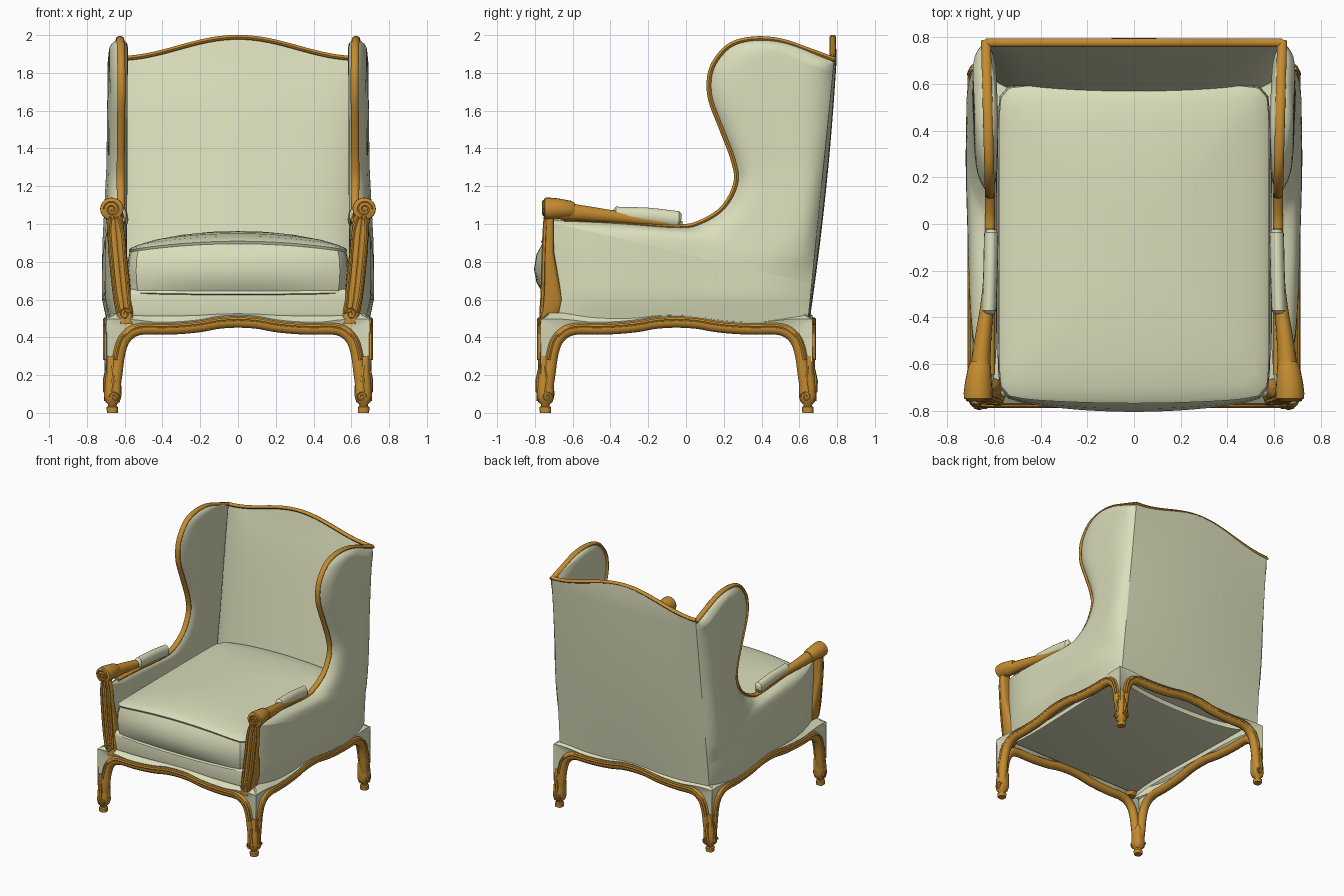
import bpy, bmesh, math
from mathutils import Vector

if "Cube" in bpy.data.objects:
    bpy.data.objects.remove(bpy.data.objects["Cube"])

def material(name, col):
    m = bpy.data.materials.new(name)
    m.diffuse_color = (*col, 1)
    m.use_nodes = True
    m.node_tree.nodes["Principled BSDF"].inputs["Base Color"].default_value = m.diffuse_color
    return m

FABRIC = material("cream fabric", (0.71, 0.73, 0.50))
WOOD = material("golden wood", (0.55, 0.26, 0.03))

def finish(name, bm, mat, mirror="", angle=40):
    bmesh.ops.remove_doubles(bm, verts=bm.verts, dist=0.0004)
    bmesh.ops.recalc_face_normals(bm, faces=bm.faces)
    me = bpy.data.meshes.new(name)
    bm.to_mesh(me)
    bm.free()
    ob = bpy.data.objects.new(name, me)
    bpy.context.collection.objects.link(ob)
    me.materials.append(mat)
    bpy.ops.object.select_all(action='DESELECT')
    ob.select_set(True)
    bpy.context.view_layer.objects.active = ob
    bpy.ops.object.shade_smooth_by_angle(angle=math.radians(angle))
    if mirror:
        m = ob.modifiers.new("mirror", 'MIRROR')
        m.use_axis = (True, mirror == "xy", False)
        if mirror == "xy":          # legs and rails mirror about y = -0.05
            ob.location.y = -0.05
    return ob

def smooth(pts, k=5):
    """Catmull-Rom through points of any dimension"""
    pts = [Vector(p) for p in pts]
    out = []
    for i in range(len(pts) - 1):
        p0, p1, p2, p3 = pts[max(i-1, 0)], pts[i], pts[i+1], pts[min(i+2, len(pts)-1)]
        for j in range(k):
            t = j / k
            out.append(0.5 * (2*p1 + (p2-p0)*t + (2*p0-5*p1+4*p2-p3)*t*t + (3*p1-p0-3*p2+p3)*t**3))
    return out + [pts[-1]]

def rings(bm, loops, caps=True):
    vs = [[bm.verts.new(p) for p in l] for l in loops]
    n = len(vs[0])
    for a, b in zip(vs, vs[1:]):
        for i in range(n):
            bm.faces.new((a[i], a[(i+1) % n], b[(i+1) % n], b[i]))
    if caps:
        bm.faces.new(vs[0])
        bm.faces.new(vs[-1])

def sweep(name, pts, n, a, b, mat, mirror="x", scales=None, seg=10):
    """Elliptical bar along a path: half width a along n, b across it"""
    pts, n, loops = [Vector(p) for p in pts], Vector(n), []
    for i, p in enumerate(pts):
        t = pts[min(i+1, len(pts)-1)] - pts[max(i-1, 0)]
        side = t.cross(n).normalized()
        s = scales[i] if scales else 1
        loops.append([p + s*(n*a*math.cos(w) + side*b*math.sin(w))
                      for w in (2*math.pi*j/seg for j in range(seg))])
    bm = bmesh.new()
    rings(bm, loops)
    return finish(name, bm, mat, mirror)

def sp(v, e):
    return math.copysign(abs(v)**e, v)

def loft(name, secs, mat, mirror, e=1.0, seg=20):
    """Vertical loft of (z, cx, cy, rx, ry) sections"""
    bm = bmesh.new()
    rings(bm, [[(cx + rx*sp(math.cos(w), e), cy + ry*sp(math.sin(w), e), z)
                for w in (2*math.pi*j/seg for j in range(seg))] for z, cx, cy, rx, ry in secs])
    return finish(name, bm, mat, mirror)

def grid(bm, rows):
    vs = [[bm.verts.new(p) for p in r] for r in rows]
    for a, b in zip(vs, vs[1:]):
        for i in range(len(a) - 1):
            bm.faces.new((a[i], a[i+1], b[i+1], b[i]))

def spiral(name, c, r, n, u, mirror, turns=1.6):
    """Carved volute on a face with normal n and first axis u"""
    c, n, u = Vector(c), Vector(n), Vector(u)
    pts = []
    for i in range(37):
        w, q = turns*2*math.pi*i/36, r*(1 - 0.85*i/36)
        pts.append(c + u*q*math.cos(w) + Vector((0, 0, 1))*q*math.sin(w))
    sweep(name, pts, n, r*0.2, r*0.17, WOOD, mirror, seg=6)

# --- Rails and legs (quarter, mirrored both ways) ---
rail = smooth([(0, .484), (.1, .478), (.2, .46), (.3, .45), (.4, .446), (.5, .447), (.56, .43),
               (.605, .385), (.63, .31), (.645, .2), (.66, .1)])
K = 1.045
front = lambda x, z, d=0: (x, -.70 - d, z)
side = lambda x, z, d=0: (.675 + d, -x*K, z)
for nm, f, n in (("front_back_rail", front, (0, 1, 0)), ("side_rail", side, (1, 0, 0))):
    sweep(nm, [f(x, z) for x, z in rail], n, .033, .034, WOOD, "xy")
    sweep(nm + "_bead", [f(x + (.012 if z < .4 else 0), z + .012, .027) for x, z in rail[:-8]],
          n, .012, .011, WOOD, "xy", seg=6)
    # fabric skirt and knee between the rail and the corner, tucked in at the top
    rows = []
    k = .72 / .70 / K if f is side else 1
    for x, z in rail[:-4]:
        ux = .70*k if x > .56 else x + max(0, x - .45)/.11*(.70*k - .56)
        uz = z + .034 + max(0, min(1, (x - .45)/.11))*.03
        if x > .56:
            uz = max(z + .03, .495 - (.43 - z)*1.2)
        row = [Vector(f(x, z, .005)).lerp(Vector(f(ux, uz, .02)), q/4) for q in range(5)]
        if x <= .585:
            row.append(Vector(f(min(ux, .66*k), .53, -.03)))
        else:
            row.append(row[-1] + Vector((0, 0, .004)))
        rows.append(row)
    bm = bmesh.new()
    grid(bm, rows)
    finish(nm + "_skirt", bm, FABRIC, "xy")

loft("leg", [(z, cx, -cx - .03, r, r) for z, cx, r in (
    (0, .665, .029), (.03, .665, .031), (.036, .665, .022), (.046, .665, .024), (.058, .664, .038),
    (.09, .663, .046), (.14, .662, .044), (.2, .66, .041), (.25, .665, .032), (.3, .675, .018))],
    WOOD, "xy", e=.75)
spiral("foot_scroll_front", (.653, -.736, .085), .03, (0, 1, 0), (1, 0, 0), "xy")
spiral("foot_scroll_side", (.704, -.685, .085), .03, (1, 0, 0), (0, 1, 0), "xy")
sweep("leg_leaf_front", [(.67, -.734, .11), (.66, -.736, .17), (.67, -.727, .25)], (0, 1, 0), .012, .014,
      WOOD, "xy", [1, 1, .3], 6)
sweep("leg_leaf_side", [(.702, -.70, .11), (.704, -.69, .17), (.697, -.70, .25)], (1, 0, 0), .012, .014,
      WOOD, "xy", [1, 1, .3], 6)

# --- Back: outer and inner padded faces ---
def back_y(z):
    return .645 + .14*(z - .48)/1.39

def back_x(z):
    return .66 - .025*(z - .48)/1.39

def back_top(x):
    return 1.875 + .112*(.5 + .5*math.cos(math.pi*min(abs(x), .635)/.635))

bm = bmesh.new()
for inner in (0, 1):
    rows = []
    for j in range(25):
        t, row = j/24, []
        for i in range(33):
            u = -1 + i/16
            z = .46 + (back_top(u*.635) - .46)*t
            y, e = back_y(min(z, 1.87)), 1 - abs(u)**8
            if inner:
                y -= e*((.03 + .06*(1-t))*(1 - t**10) + .07*(1-t)*(1-u*u))
            else:
                y += .026*(1 - u*u)*math.sin(math.pi*min(1, t*.8 + .1))
            row.append((u*back_x(min(z, 1.87)), y, z))
        rows.append(row)
    grid(bm, rows)
finish("back_rest", bm, FABRIC)
sweep("back_top_trim", [(x, .777, back_top(x) + .002) for x in (-.635 + 1.27*i/40 for i in range(41))],
      (0, 1, 0), .018, .013, WOOD, "")

# --- Side panels with wings: contour (y, z, z on the back edge) ---
contour = smooth([(-.73, .46, .46), (-.73, .7, .57), (-.735, .98, .68), (-.70, 1.02, .69), (-.4, 1.01, .74),
                  (-.05, .985, .8), (.08, 1.01, .87), (.2, 1.09, .97), (.265, 1.22, 1.12), (.25, 1.34, 1.25),
                  (.19, 1.5, 1.4), (.13, 1.66, 1.53), (.125, 1.78, 1.62), (.16, 1.87, 1.7), (.24, 1.95, 1.76),
                  (.36, 1.98, 1.8), (.5, 1.97, 1.83), (.65, 1.92, 1.85), (.785, 1.87, 1.87)], 4)
bm = bmesh.new()
for outer in (1, 0):
    rows = []
    for y, z, bz in contour:
        by, bx, row = back_y(bz), back_x(bz), []
        length = math.hypot(by - y, bz - z)
        for i in range(25):
            s = .5 - .5*math.cos(math.pi*i/24)
            pz = z + (bz - z)*s
            amp = (.076 - .016*max(0, min(1, (pz - .9)/.4)))*min(1, .55 + (pz - .46)*3) if outer else -.04
            e = (1 - abs(2*s - 1)**5) * min(1, length/.45)
            row.append((.617 + (bx - .617)*s + amp*e, y + (by - y)*s, pz))
        rows.append(row)
    grid(bm, rows)
finish("side_panel", bm, FABRIC, "x", 60)
sweep("wing_trim", [(.617 + .018*max(0, (y-.1)/.7), y, z) for y, z, _ in contour[13:]], (1, 0, 0),
      .021, .014, WOOD)

# --- Arms: rail, pad, scroll and carved front post ---
arm = smooth([(.662, -.66, 1.068), (.648, -.5, 1.052), (.626, -.3, 1.03), (.615, -.02, .998)])
sweep("arm_rail", arm, (1, 0, 0), .046, .052, WOOD, "x", [1 - .64*i/(len(arm)-1) for i in range(len(arm))])
sweep("arm_scroll", [(.668, -.752, 1.08), (.668, -.747, 1.08), (.668, -.725, 1.08), (.667, -.68, 1.08),
                     (.662, -.61, 1.076), (.66, -.59, 1.076)],
      (1, 0, 0), .062, .06, WOOD, "x", [.85, .98, 1, .93, .78, .6], 20)
spiral("arm_scroll_carving", (.668, -.752, 1.08), .046, (0, 1, 0), (1, 0, 0), "x", 1.9)
pad = smooth([(.621, -.385, 1.048), (.621, -.375, 1.048), (.62, -.35, 1.047), (.615, -.2, 1.042),
              (.612, -.06, 1.026), (.611, -.035, 1.024), (.611, -.025, 1.023)], 3)
sweep("arm_pad", pad, (1, 0, 0), .031, .044, FABRIC, "x",
      [min(1, .55 + .45*min(i, len(pad)-1-i)/4) for i in range(len(pad))], 16)
loft("arm_post", [(.47, .59, -.742, .036, .03), (.53, .60, -.715, .046, .055), (.6, .612, -.705, .048, .055),
                  (.7, .622, -.713, .05, .042), (.85, .638, -.725, .049, .026), (1.0, .65, -.722, .044, .024),
                  (1.08, .662, -.72, .04, .022)], WOOD, "x", e=.6)
for off in (-.035, .0, .035):
    sweep("post_carving", smooth([(.60 + off*.8, -.765, .53), (.615 + off, -.758, .64), (.632 + off, -.754, .8),
                                  (.645 + off, -.748, .95), (.655 + off*.6, -.742, 1.04)]),
          (0, 1, 0), .012, .010, WOOD, "x", seg=6)
spiral("post_foot_carving", (.598, -.769, .525), .034, (0, 1, 0), (-1, 0, 0), "x")

# --- Seat deck under the cushion ---
bm = bmesh.new()
bmesh.ops.create_cube(bm, size=1)
for v in bm.verts:
    v.co = (v.co.x*1.26, -.055 + v.co.y*1.37, .575 + v.co.z*.16)
bmesh.ops.bevel(bm, geom=bm.edges[:], offset=.03, segments=4, profile=.5, affect='EDGES')
finish("seat_deck", bm, FABRIC)

# --- Seat cushion: layers (scale, z, crown, front bow) ---
loops = []
for k, z, crown, bow in ((.01, .64, 0, 0), (.9, .64, 0, 0), (.975, .632, -.008, .02), (.995, .637, -.008, .025),
                         (.985, .65, -.005, .025), (.995, .69, 0, .045), (1, .75, .01, .055), (.995, .81, .03, .045),
                         (.98, .85, .045, .025), (.99, .862, .047, .025), (.97, .87, .05, .02), (.9, .88, .055, .015),
                         (.75, .89, .06, .01), (.5, .897, .062, 0), (.25, .9, .062, 0), (.01, .9, .062, 0)):
    loop = []
    for j in range(96):
        w = 2*math.pi*(j + .5)/96
        c, s = math.cos(w), math.sin(w)
        big, small = max(abs(c), abs(s)), min(abs(c), abs(s))
        q = (1 - .03*(small/big)**10)/big      # square with softened corners
        cx, cy = c*q, s*q
        h = 1 - (cx*k)**2
        loop.append((.585*k*cx, -.075 + .675*k*cy - (bow*h if cy < 0 else 0), z + crown*h))
    loops.append(loop)
bm = bmesh.new()
rings(bm, loops)
finish("seat_cushion", bm, FABRIC, "", 35)
